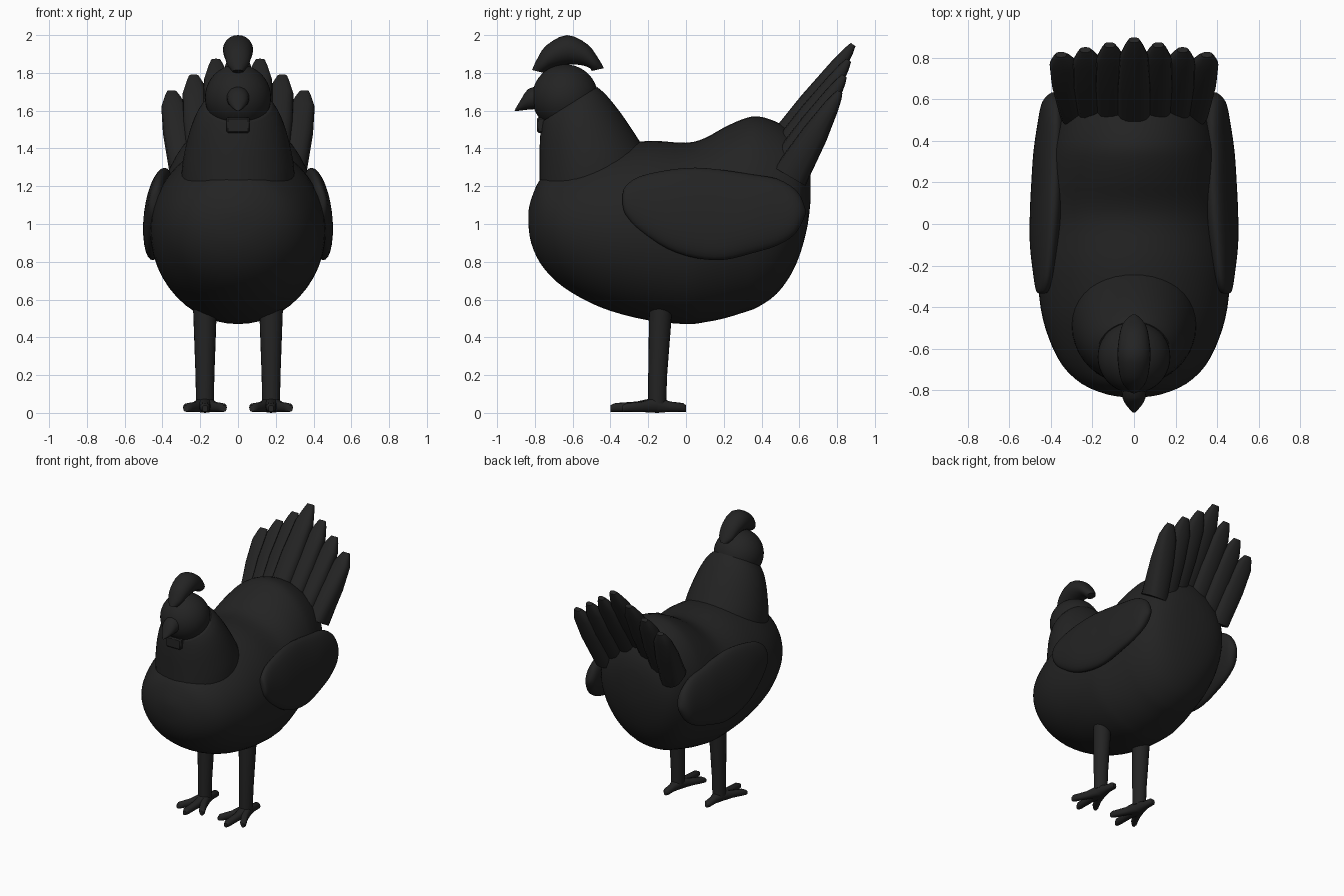
import bpy, bmesh, math
from mathutils import Vector

if "Cube" in bpy.data.objects:
    bpy.data.objects.remove(bpy.data.objects["Cube"])

mat = bpy.data.materials.new("soft black")
mat.diffuse_color = (0.017, 0.017, 0.017, 1)
mat.use_nodes = True
mat.node_tree.nodes["Principled BSDF"].inputs["Base Color"].default_value = mat.diffuse_color


def finish(obj, angle=50):
    obj.data.materials.append(mat)
    bpy.ops.object.select_all(action='DESELECT')
    obj.select_set(True)
    bpy.context.view_layer.objects.active = obj
    bpy.ops.object.shade_smooth_by_angle(angle=math.radians(angle))


def spline(rows, steps):
    """Catmull-Rom interpolation through rows of numbers."""
    if steps < 2:
        return rows
    out = []
    for i in range(len(rows) - 1):
        p0, p1, p2, p3 = (rows[min(max(k, 0), len(rows) - 1)] for k in range(i - 1, i + 3))
        for s in range(steps):
            t = s / steps
            out.append([0.5 * (2 * b + (c - a) * t + (2 * a - 5 * b + 4 * c - d) * t * t
                               + (3 * b - a - 3 * c + d) * t ** 3)
                        for a, b, c, d in zip(p0, p1, p2, p3)])
    return out + [rows[-1]]


def loft(name, rows, sides=24, steps=1, power=1.0):
    """Rows: x, y, z of one end of the oval, x, y, z of the other, half width in x."""
    bm = bmesh.new()
    rings = []
    for r in spline(rows, steps):
        f, b = Vector(r[:3]), Vector(r[3:6])
        ring = []
        for k in range(sides):
            a = 2 * math.pi * k / sides
            c, s = (math.copysign(abs(v) ** power, v) for v in (math.cos(a), math.sin(a)))
            ring.append(bm.verts.new((f + b) / 2 + (b - f) / 2 * c + Vector((r[6] * s, 0, 0))))
        rings.append(ring)
    for r0, r1 in zip(rings, rings[1:]):
        for k in range(sides):
            j = (k + 1) % sides
            bm.faces.new((r0[k], r0[j], r1[j], r1[k]))
    bm.faces.new(rings[0])
    bm.faces.new(rings[-1])
    bmesh.ops.recalc_face_normals(bm, faces=bm.faces)
    me = bpy.data.meshes.new(name)
    bm.to_mesh(me)
    bm.free()
    obj = bpy.data.objects.new(name, me)
    bpy.context.collection.objects.link(obj)
    finish(obj)
    return obj


def flat(rows):
    """Side-profile rows (y0, z0, y1, z1, half width) on the centre line."""
    return [(0, a, b, 0, c, d, w) for a, b, c, d, w in rows]


# body: y, bottom, top, half width
body = [(-.835, 1.0, 1.06, .03), (-.82, .90, 1.13, .13), (-.77, .79, 1.24, .25),
        (-.68, .69, 1.30, .345), (-.55, .605, 1.36, .41), (-.4, .54, 1.41, .45),
        (-.2, .49, 1.44, .465), (0, .47, 1.43, .455), (.1, .48, 1.455, .445),
        (.2, .50, 1.51, .43), (.3, .53, 1.555, .415), (.38, .56, 1.57, .40),
        (.48, .63, 1.54, .37), (.56, .74, 1.49, .33), (.61, .86, 1.43, .28),
        (.645, 1.0, 1.35, .19), (.66, 1.13, 1.27, .08)]
loft("body", flat([(y, b, y, t, w) for y, b, t, w in body]), 48, 3)

# neck
loft("neck", flat([(-.775, 1.15, -.20, 1.36, .30), (-.775, 1.25, -.25, 1.445, .29),
                   (-.775, 1.40, -.34, 1.58, .255), (-.77, 1.49, -.42, 1.68, .215),
                   (-.765, 1.54, -.47, 1.725, .175)]), 40, 3)

# head
bpy.ops.mesh.primitive_uv_sphere_add(segments=40, ring_count=20, radius=.175,
                                     location=(0, -.64, 1.67))
head = bpy.context.object
head.name = "head"
finish(head)

# comb
loft("comb", flat([(-.755, 1.80, -.815, 1.815, .03), (-.735, 1.815, -.79, 1.87, .055),
                   (-.70, 1.83, -.74, 1.945, .07), (-.625, 1.845, -.63, 2.0, .08),
                   (-.55, 1.84, -.52, 1.95, .07), (-.51, 1.825, -.46, 1.87, .055),
                   (-.50, 1.81, -.435, 1.825, .03)]), 24, 3)

# beak
loft("beak", flat([(-.77, 1.61, -.77, 1.735, .062), (-.84, 1.605, -.835, 1.715, .055),
                   (-.88, 1.60, -.87, 1.665, .035), (-.908, 1.597, -.903, 1.61, .008)]), 20, 2)

# wattle
bpy.ops.mesh.primitive_cube_add(size=1, location=(0, -.755, 1.523))
wattle = bpy.context.object
wattle.name = "wattle"
wattle.scale = (.124, .07, .08)
bpy.ops.object.transform_apply(location=False, rotation=False)
bev = wattle.modifiers.new("bevel", 'BEVEL')
bev.width = .008
finish(wattle, 30)

# wing: y, bottom, top, half thickness, centre x
wing = [(-.335, 1.10, 1.16, .01, .445), (-.32, 1.05, 1.20, .03, .44), (-.25, .97, 1.25, .045, .435),
        (-.1, .87, 1.285, .065, .43), (.05, .82, 1.298, .072, .422), (.2, .81, 1.285, .072, .415),
        (.35, .845, 1.262, .07, .408), (.48, .885, 1.24, .06, .40), (.57, .94, 1.19, .05, .395),
        (.61, 1.0, 1.14, .035, .39), (.632, 1.05, 1.08, .01, .388)]

for side, label in ((-1, "left"), (1, "right")):
    rows = []
    for y, b, t, w, x in wing:
        lean = .07 * (t - b)
        rows.append((side * (x + lean), y, b, side * (x - lean), y, t, w))
    loft(label + "_wing", rows, 32, 3)

    # leg
    lx = side * .175
    loft(label + "_leg", [(lx, -.20, .05, lx, -.105, .05, .047), (lx, -.20, .2, lx, -.10, .2, .05),
                          (lx, -.195, .56, lx, -.072, .56, .063)], 20)

    # toes: tip offset in x, tip y
    for i, (dx, ty) in enumerate(((0, -.40), (-.1, -.335), (.1, -.335), (0, 0))):
        rows = []
        for t, top, w in ((0, .085, .045), (.45, .06, .028), (.9, .052, .026), (1, .04, .014)):
            x, y = lx + dx * t, -.15 + (ty + .15) * t
            rows.append((x, y, .006 if t else 0, x, y, top, w))
        loft(f"{label}_toe_{i + 1}", rows, 12, 1, .8)

# tail fan
for i in range(-3, 4):
    a = abs(i) / 3
    base = Vector((i * .093, .45 + .10 * a, 1.33 - .08 * a))
    tip = Vector((i * .117, .885 - .07 * a, 1.95 - .25 * a))
    d = tip - base
    n = Vector((0, -d.z, d.y)).normalized()
    rows = []
    for t, thick, w in ((0, .19, .08), (.5, .14, .082), (.82, .085, .068), (.94, .055, .042),
                        (1, .03, .026)):
        c = base + d * t
        rows.append((*(c - n * thick / 2), *(c + n * thick / 2), w))
    loft(f"tail_feather_{i + 4}", rows, 16, 1, .75)
